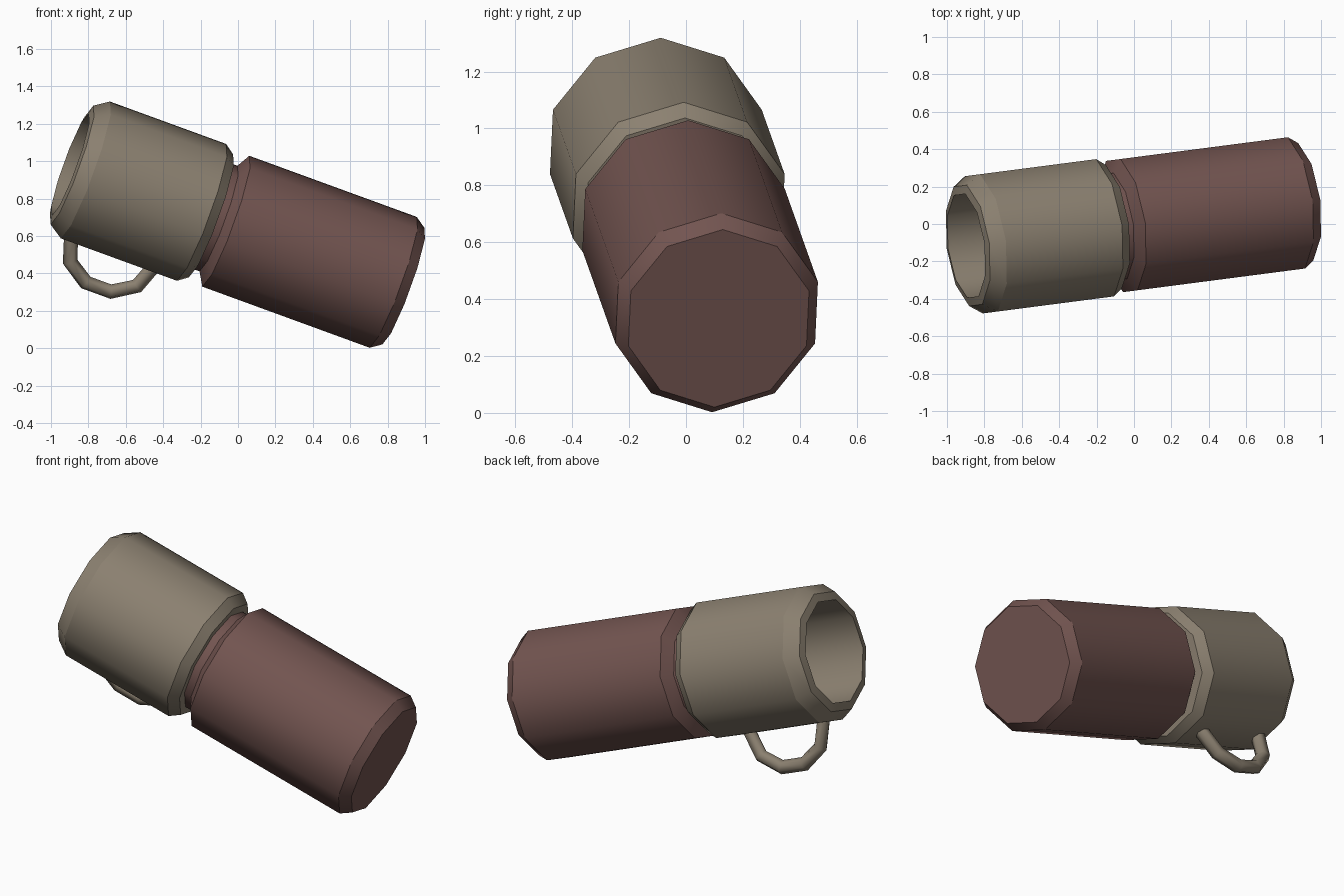
import bpy, bmesh, math
from mathutils import Vector

if "Cube" in bpy.data.objects:
    bpy.data.objects.remove(bpy.data.objects["Cube"])

SIDES = 10
# Axis of the flask and two directions across it
D = Vector((0.9325, 0.1212, -0.3404)).normalized()
ORIGIN = Vector((0, 0, 0.655))
U = (Vector((0, 0, 1)) - D * D.z).normalized()
V = U.cross(D).normalized()
if V.y < 0:
    V = -V


def material(name, rgb):
    m = bpy.data.materials.new(name)
    m.diffuse_color = (*rgb, 1)
    m.use_nodes = True
    m.node_tree.nodes["Principled BSDF"].inputs["Base Color"].default_value = m.diffuse_color
    return m


def finish(name, bm, mat):
    bmesh.ops.recalc_face_normals(bm, faces=bm.faces)
    me = bpy.data.meshes.new(name)
    bm.to_mesh(me)
    bm.free()
    me.materials.append(mat)
    ob = bpy.data.objects.new(name, me)
    bpy.context.collection.objects.link(ob)
    return ob


def bridge(bm, rings):
    for a, b in zip(rings, rings[1:]):
        n = len(a)
        for i in range(n):
            j = (i + 1) % n
            bm.faces.new((a[i], a[j], b[j], b[i])).smooth = True


def lathe(name, profile, mat):
    """Turn (distance along axis, radius) points into a closed ten-sided solid."""
    bm = bmesh.new()
    rings = []
    for s, r in profile:
        ring = []
        for i in range(SIDES):
            a = math.tau * i / SIDES
            ring.append(bm.verts.new(ORIGIN + D * s + (U * math.cos(a) + V * math.sin(a)) * r))
        rings.append(ring)
    bridge(bm, rings)
    for ring in (rings[0], rings[-1]):
        bm.faces.new(ring)
    # Every ring is a crisp crease, the sides stay smooth
    for ring in rings:
        for i in range(SIDES):
            e = bm.edges.get((ring[i], ring[(i + 1) % SIDES]))
            e.smooth = False
    return finish(name, bm, mat)


def handle(name, path, centre, radius, turn, mat, sides=6):
    """Sweep a tube along an arc of (along axis, from axis) points."""
    out = -U * math.cos(turn) + V * math.sin(turn)
    across = D.cross(out).normalized()
    bm = bmesh.new()
    rings = []
    for s, r in path:
        radial = (D * (s - centre[0]) + out * (r - centre[1])).normalized()
        p = ORIGIN + D * s + out * r
        rings.append([bm.verts.new(p + (radial * math.cos(math.tau * k / sides)
                                        + across * math.sin(math.tau * k / sides)) * radius)
                      for k in range(sides)])
    bridge(bm, rings)
    for ring in (rings[0], rings[-1]):
        bm.faces.new(ring)
    return finish(name, bm, mat)


red = material("dull red", (0.171, 0.090, 0.081))
olive = material("grey olive", (0.262, 0.220, 0.165))

# Flask body with bevelled ends and a narrow neck running into the cup
lathe("flask_body", [(-0.20, 0.30), (-0.112, 0.30), (-0.07, 0.372),
                     (0.89, 0.372), (0.948, 0.332)], red)

# Hollow cup lid
lathe("cup", [(-0.155, 0.35), (-0.209, 0.389), (-0.875, 0.389), (-0.952, 0.338),
              (-0.962, 0.29), (-0.30, 0.29)], olive)

# Cup handle
mid = -0.578
half = [(0.24, 0.36), (0.192, 0.50), (0.072, 0.578)]
path = [(mid - s, r) for s, r in half] + [(mid + s, r) for s, r in reversed(half)]
handle("cup_handle", path, (mid, 0.36), 0.04, math.radians(15), olive)
